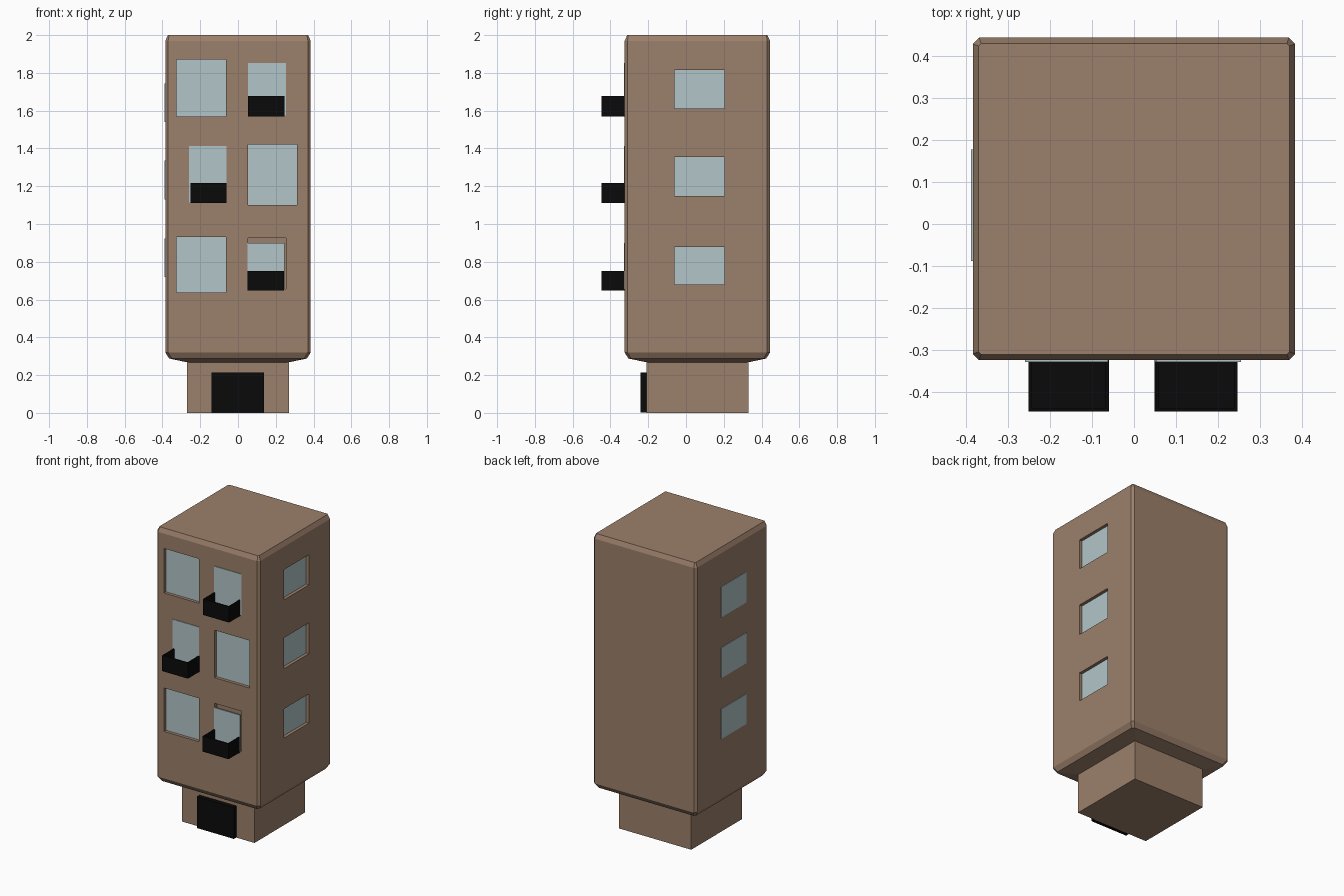
import bpy, bmesh
from mathutils import Vector

if "Cube" in bpy.data.objects:
    bpy.data.objects.remove(bpy.data.objects["Cube"])


def material(name, rgb):
    m = bpy.data.materials.new(name)
    m.diffuse_color = (*rgb, 1)
    m.use_nodes = True
    m.node_tree.nodes["Principled BSDF"].inputs["Base Color"].default_value = m.diffuse_color
    return m


BROWN = material("brown_wall", (0.33, 0.215, 0.145))
GLASS = material("pale_glass", (0.45, 0.56, 0.58))
BLACK = material("black_metal", (0.003, 0.003, 0.003))


def finish(bm, name, mat):
    bmesh.ops.recalc_face_normals(bm, faces=bm.faces)
    me = bpy.data.meshes.new(name)
    bm.to_mesh(me)
    bm.free()
    ob = bpy.data.objects.new(name, me)
    bpy.context.collection.objects.link(ob)
    if mat:
        me.materials.append(mat)
    return ob


def add_box(bm, x, y, z):
    lo, hi = Vector((x[0], y[0], z[0])), Vector((x[1], y[1], z[1]))
    size, mid = hi - lo, (lo + hi) / 2
    for v in bmesh.ops.create_cube(bm, size=1)["verts"]:
        v.co = Vector(a * b for a, b in zip(v.co, size)) + mid


def boxes(name, mat, *dims):
    bm = bmesh.new()
    for d in dims:
        add_box(bm, *d)
    return finish(bm, name, mat)


CY, FRONT, SIDE = 0.06, -0.325, 0.385
DEPTH = 0.025

# Chamfered tower: stacked octagonal rings (half width, corner cut, height)
bm = bmesh.new()
rings = []
for h, c, z in [(0.27, 0.008, 0.268), (0.365, 0.014, 0.288), (0.385, 0.015, 0.32),
                (0.385, 0.015, 1.97), (0.371, 0.006, 2.0)]:
    k = h - c
    pts = [(h, -k), (h, k), (k, h), (-k, h), (-h, k), (-h, -k), (-k, -h), (k, -h)]
    rings.append([bm.verts.new((x, y + CY, z)) for x, y in pts])
for a, b in zip(rings, rings[1:]):
    for i in range(8):
        j = (i + 1) % 8
        bm.faces.new((a[i], a[j], b[j], b[i]))
bm.faces.new(rings[0])
bm.faces.new(rings[-1])
tower = finish(bm, "tower", BROWN)

# Window openings (range along the wall, height range)
front_windows = [((-0.325, -0.063), (1.57, 1.87)), ((0.053, 0.312), (1.10, 1.42)),
                 ((-0.325, -0.063), (0.637, 0.93))]
right_windows = [((-0.06, 0.205), z) for z in ((1.612, 1.815), (1.148, 1.356), (0.68, 0.877))]
lower_door_recess = ((0.053, 0.255), (0.655, 0.927))

cuts = [(x, (FRONT - 0.05, FRONT + DEPTH), z) for x, z in front_windows + [lower_door_recess]]
cuts += [((SIDE - DEPTH, SIDE + 0.05), y, z) for y, z in right_windows]
cutter = boxes("window_cutter", None, *cuts)
cutter.hide_render = True
mod = tower.modifiers.new("openings", "BOOLEAN")
mod.operation, mod.solver, mod.object = "DIFFERENCE", "EXACT", cutter
bpy.context.view_layer.objects.active = tower
bpy.ops.object.modifier_apply(modifier=mod.name)
bpy.data.objects.remove(cutter)

# Recessed glass panes
for i, (x, z) in enumerate(front_windows):
    boxes(f"front_window_{i}", GLASS, (x, (FRONT + DEPTH - 0.004, FRONT + DEPTH + 0.004), z))
for i, (y, z) in enumerate(right_windows):
    boxes(f"right_window_{i}", GLASS, ((SIDE - DEPTH - 0.004, SIDE - DEPTH + 0.004), y, z))

# Left panes sit flush on the wall
for i, z in enumerate(((1.54, 1.745), (1.13, 1.335), (0.72, 0.922))):
    boxes(f"left_window_{i}", GLASS, ((-SIDE - 0.004, -SIDE + 0.004), (-0.088, 0.178), z))

# Balcony doors
for i, (x, z) in enumerate([((0.053, 0.255), (1.575, 1.853)), ((-0.26, -0.062), (1.115, 1.412)),
                            ((0.05, 0.245), (0.655, 0.9))]):
    boxes(f"balcony_door_{i}", GLASS, (x, (FRONT - 0.004, FRONT + 0.004), z))

# Open-topped balconies: floor, front rail and two side rails
T = 0.008
for i, (x0, x1, z0, z1) in enumerate([(0.052, 0.247, 1.57, 1.677), (-0.252, -0.06, 1.11, 1.216),
                                      (0.049, 0.243, 0.648, 0.752)]):
    y0 = -0.448
    boxes(f"balcony_{i}", BLACK,
          ((x0, x1), (y0, FRONT), (z0, z0 + T)),
          ((x0, x1), (y0, y0 + T), (z0, z1)),
          ((x0, x0 + T), (y0, FRONT), (z0, z1)),
          ((x1 - T, x1), (y0, FRONT), (z0, z1)))

# Entrance block and double door
boxes("base", BROWN, ((-0.27, 0.27), (-0.21, 0.33), (0, 0.27)))
for name, x in (("left_door", (-0.139, -0.001)), ("right_door", (0.0, 0.137))):
    boxes(name, BLACK, (x, (-0.24, -0.2), (0.003, 0.214)))
